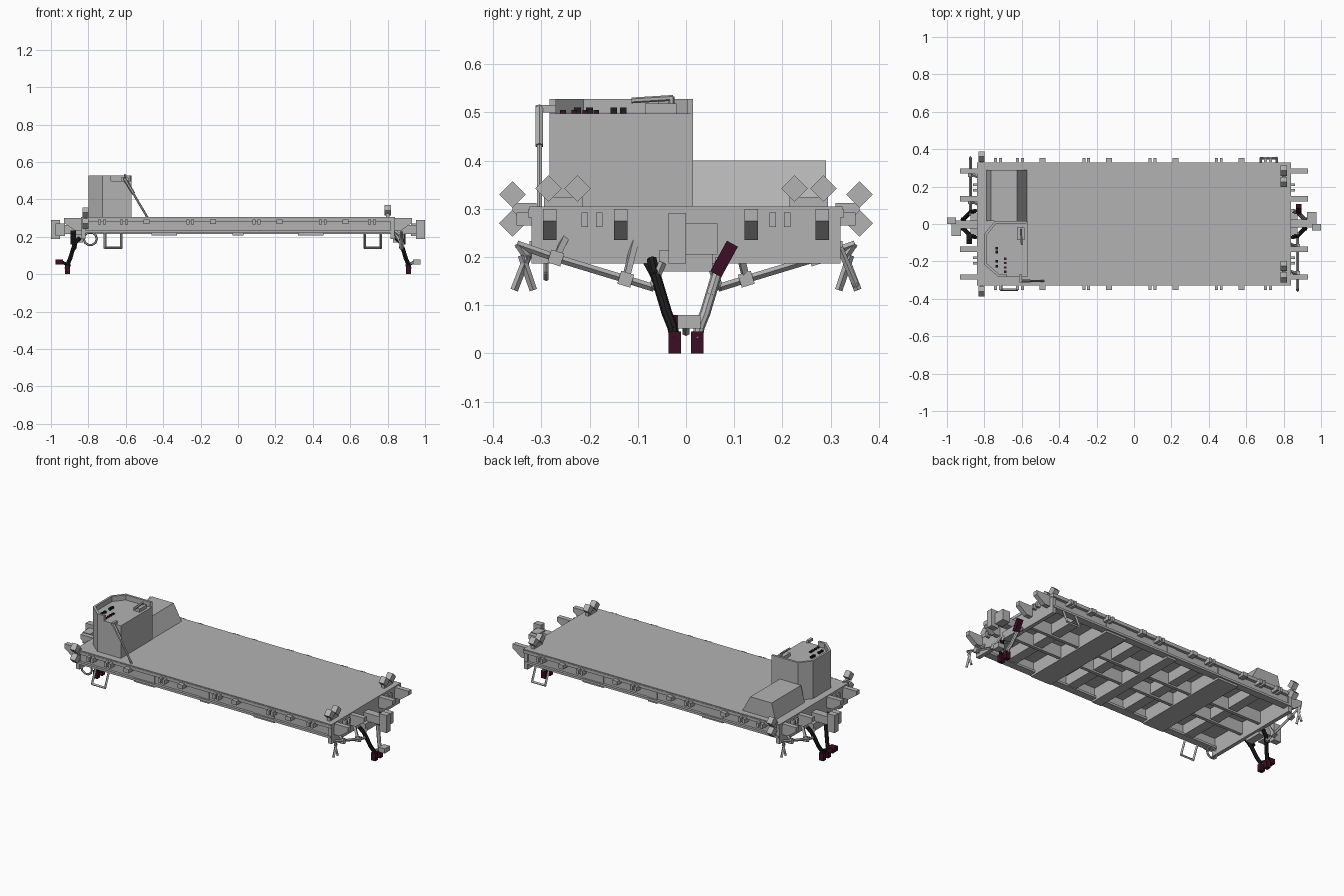
import bpy, bmesh, math
from mathutils import Vector, Matrix


def material(name, rgb):
    m = bpy.data.materials.new(name)
    m.diffuse_color = (*rgb, 1)
    return m


GREY = material("wagon grey", (0.45, 0.45, 0.45))
BLACK = material("rubber black", (0.012, 0.012, 0.012))
RED = material("dark red", (0.045, 0.004, 0.018))


def finish(name, bm, mat):
    bmesh.ops.recalc_face_normals(bm, faces=bm.faces)
    me = bpy.data.meshes.new(name)
    bm.to_mesh(me)
    bm.free()
    me.materials.append(mat)
    ob = bpy.data.objects.new(name, me)
    bpy.context.collection.objects.link(ob)
    return ob


def box(name, x0, x1, y0, y1, z0, z1, mat=GREY, rot=None):
    c = Vector(((x0 + x1) / 2, (y0 + y1) / 2, (z0 + z1) / 2))
    bm = bmesh.new()
    m = Matrix.Translation(c) @ (rot or Matrix()) @ Matrix.Diagonal((abs(x1 - x0), abs(y1 - y0), z1 - z0, 1))
    bmesh.ops.create_cube(bm, size=1, matrix=m)
    return finish(name, bm, mat)


def prism(name, pts, vec, mat=GREY):
    """Extrude a closed 3D outline along a vector."""
    bm = bmesh.new()
    f = bm.faces.new([bm.verts.new(p) for p in pts])
    r = bmesh.ops.extrude_face_region(bm, geom=[f])
    bmesh.ops.translate(bm, vec=vec, verts=[v for v in r["geom"] if isinstance(v, bmesh.types.BMVert)])
    return finish(name, bm, mat)


def rod(name, pts, r, mat=GREY, sides=6, cyclic=False):
    """Chain of cylinders following a path."""
    bm = bmesh.new()
    pts = [Vector(p) for p in pts]
    ends = zip(pts, pts[1:] + pts[:1]) if cyclic else zip(pts, pts[1:])
    for a, b in ends:
        d = b - a
        q = d.to_track_quat('Z', 'Y').to_matrix().to_4x4()
        bmesh.ops.create_cone(bm, cap_ends=True, segments=sides, radius1=r, radius2=r, depth=d.length + r,
                              matrix=Matrix.Translation((a + b) / 2) @ q)
    return finish(name, bm, mat)


# Deck and side sills (channel section with flanges)
box("deck", -0.84, 0.84, -0.325, 0.325, 0.288, 0.305)
for s in (-1, 1):
    box("sill_web", -0.83, 0.83, s * 0.295, s * 0.310, 0.225, 0.290)
    box("sill_lower_flange", -0.83, 0.83, s * 0.28, s * 0.325, 0.220, 0.233)
    box("sill_lip", -0.84, 0.84, s * 0.310, s * 0.328, 0.282, 0.300)
    box("centre_sill", -0.83, 0.83, s * 0.065, s * 0.085, 0.215, 0.290)
    box("end_plate", s * 0.815, s * 0.838, -0.32, 0.32, 0.187, 0.290)
    # Stake pockets along the sides
    for k in range(4):
        x = -0.61 + 0.3545 * k
        for dx in (-0.013, 0.013):
            box("stake_pair", x + dx - 0.008, x + dx + 0.008, s * 0.31, s * 0.352, 0.265, 0.292)
        box("stake_pocket", x + 0.106, x + 0.138, s * 0.31, s * 0.352, 0.268, 0.292)
    for dx in (-0.013, 0.013):
        box("end_stake", -0.727 + dx - 0.008, -0.727 + dx + 0.008, s * 0.31, s * 0.352, 0.265, 0.292)
        box("end_stake", 0.716 + dx - 0.008, 0.716 + dx + 0.008, s * 0.31, s * 0.352, 0.265, 0.292)

# Underframe cross members and deeper bolster boxes
for x in (-0.62, -0.2, 0.2, 0.62):
    box("cross_member", x - 0.03, x + 0.03, -0.3, 0.3, 0.225, 0.290)
for x, w in ((-0.395, 0.068), (0, 0.03), (0.39, 0.068)):
    box("deep_cross_member", x - w, x + w, -0.315, 0.315, 0.208, 0.285)

# End brackets with sloping undersides, and small ribs between
for s in (-1, 1):
    for y in (-0.283, -0.135, 0.135, 0.283):
        out = [(0.82, 0.300), (0.93, 0.300), (0.93, 0.275), (0.875, 0.235), (0.82, 0.235)]
        prism("end_bracket", [(s * x, y - 0.014, z) for x, z in out], (0, 0.028, 0))
    for y in (-0.21, -0.18, 0.18, 0.21):
        box("end_rib", s * 0.83, s * 0.862, y - 0.007, y + 0.007, 0.262, 0.292)

# Diamond marker lamps
tilt = Matrix.Rotation(math.pi / 4, 4, 'X')
lamps = [(-0.815, y, z) for y in (-0.36, 0.36) for z in (0.270, 0.330)]
lamps += [(0.80, y, 0.342) for y in (-0.285, -0.225, 0.225, 0.285)]
for x, y, z in lamps:
    box("marker_lamp", x - 0.017, x + 0.017, y - 0.0195, y + 0.0195, z - 0.0195, z + 0.0195, rot=tilt)
for s in (-1, 1):
    box("lamp_post", -0.822, -0.808, s * 0.31, s * 0.36, 0.285, 0.312)
    box("lamp_base", 0.79, 0.81, s * 0.215, s * 0.295, 0.300, 0.325)

# Control cabin: eight-sided body with raised rim on the outer sides
plan = [(-0.57, -0.283), (-0.725, -0.283), (-0.798, -0.22), (-0.798, -0.05), (-0.745, 0.015), (-0.57, 0.015)]
prism("cabin_body", [(x, y, 0.30) for x, y in plan], (0, 0, 0.198))
mid = Vector((-0.66, -0.134))
rim_outer = plan[:]
rim_outer[0] = (-0.68, -0.283)
inner = [tuple(mid + (Vector(p) - mid) * 0.91) for p in rim_outer]
for i in range(5):
    q = [rim_outer[i], rim_outer[i + 1], inner[i + 1], inner[i]]
    prism("cabin_rim", [(x, y, 0.49) for x, y in q], (0, 0, 0.038))

# Desk controls: knobs and brake handle
for i in range(4):
    y = -0.255 + 0.023 * i
    box("red_button", -0.694, -0.682, y - 0.006, y + 0.006, 0.496, 0.505, RED)
for y in (-0.225, -0.20, -0.15, -0.13):
    box("black_switch", -0.74, -0.728, y - 0.007, y + 0.007, 0.496, 0.510, BLACK)
box("handle_base", -0.625, -0.585, -0.085, -0.02, 0.496, 0.518)
rod("brake_handle", [(-0.605, -0.03, 0.515), (-0.605, -0.03, 0.530), (-0.60, -0.11, 0.525)], 0.006)

# Slanting strut beside the cabin
rod("strut_rod", [(-0.485, -0.304, 0.305), (-0.565, -0.304, 0.44)], 0.006)
rod("strut_sleeve", [(-0.56, -0.304, 0.435), (-0.605, -0.304, 0.508)], 0.009)
box("strut_pin", -0.615, -0.60, -0.31, -0.27, 0.500, 0.515)

# Low equipment box with sloped ends
low = [(-0.79, 0.30), (-0.765, 0.40), (-0.625, 0.40), (-0.57, 0.30)]
prism("equipment_box", [(x, 0.015, z) for x, z in low], (0, 0.275, 0))

# End gear, repeated by half-turn at the other end
for s in (1, -1):
    def P(x, y, z):
        return (s * x, s * y, z)

    def gear(name, x0, x1, y0, y1, z0, z1, mat=GREY, rot=None):
        xs, ys = sorted((s * x0, s * x1)), sorted((s * y0, s * y1))
        return box(name, *xs, *ys, z0, z1, mat, rot)

    # Step loop under the side sill
    sx, sy = (-0.668, -0.318) if s == 1 else (-0.72, -0.318)
    rod("step_loop", [P(sx - 0.043, sy, 0.222), P(sx - 0.043, sy - 0.034, 0.142),
                      P(sx + 0.043, sy - 0.034, 0.142), P(sx + 0.043, sy, 0.222)], 0.007, sides=4)
    # Coupler
    gear("coupler_shank", 0.83, 0.955, -0.02, 0.025, 0.215, 0.262)
    gear("coupler_face", 0.952, 1.0, -0.036, 0.0, 0.187, 0.291)
    gear("coupler_knuckle", 0.925, 0.975, 0.0, 0.065, 0.205, 0.270)
    gear("coupler_carrier", 0.83, 0.875, -0.055, 0.055, 0.170, 0.215)
    # Uncoupling lever with pivots and handle
    x = 0.875
    rod("uncoupling_lever", [P(x, -0.347, 0.225), P(x, -0.27, 0.198), P(x, -0.125, 0.154),
                             P(x, -0.07, 0.137), P(x, -0.05, 0.185)], 0.008, sides=4)
    rod("lever_handle", [P(x, -0.347, 0.225), P(x, -0.33, 0.20), P(x, -0.355, 0.135)], 0.008, sides=4)
    rod("lever_stop", [P(x, -0.34, 0.20), P(x, -0.318, 0.135)], 0.008, sides=4)
    for y, z, t in ((-0.27, 0.198, 0.24), (-0.125, 0.154, 0.235)):
        gear("lever_pivot", x - 0.013, x + 0.013, y - 0.014, y + 0.014, z - 0.014, z + 0.014,
             rot=Matrix.Rotation(-0.3 * s, 4, 'X'))
        rod("pivot_hanger", [P(x, y, z), P(x - 0.045, y + 0.02, t)], 0.009, sides=4)
    # Brake hoses with couplings
    for side in (-1, 1):
        col = GREY if (s == 1 and side == 1) else BLACK
        hose = [(0.85, 0.07, 0.19), (0.872, 0.064, 0.165), (0.885, 0.052, 0.125),
                (0.897, 0.040, 0.085), (0.910, 0.028, 0.055), (0.915, 0.024, 0.035)]
        rod("brake_hose", [P(a, side * b, c) for a, b, c in hose], 0.011, col, 8)
        gear("hose_coupling", 0.898, 0.926, side * 0.010, side * 0.036, 0.0, 0.045, RED)
    rod("hose_branch", [P(0.90, 0, 0.045), P(0.935, 0, 0.062), P(0.97, 0, 0.068)], 0.008,
        GREY if s == 1 else BLACK)
    gear("branch_coupling", 0.935, 0.975, -0.018, 0.030, 0.052, 0.080, GREY if s == 1 else RED)
    # Dark air valve beside the coupler
    gear("air_valve", 0.865, 0.895, 0.066, 0.092, 0.160, 0.232, RED if s == 1 else BLACK,
         rot=Matrix.Rotation(-0.5 * s, 4, 'X'))
    # Coiled pipe ring under the corner
    ring = [P(-0.79 + 0.035 * math.cos(a), -0.29, 0.19 + 0.035 * math.sin(a))
            for a in [i * math.pi / 5 for i in range(10)]]
    if s == 1:
        rod("pipe_ring", ring, 0.006, cyclic=True)
